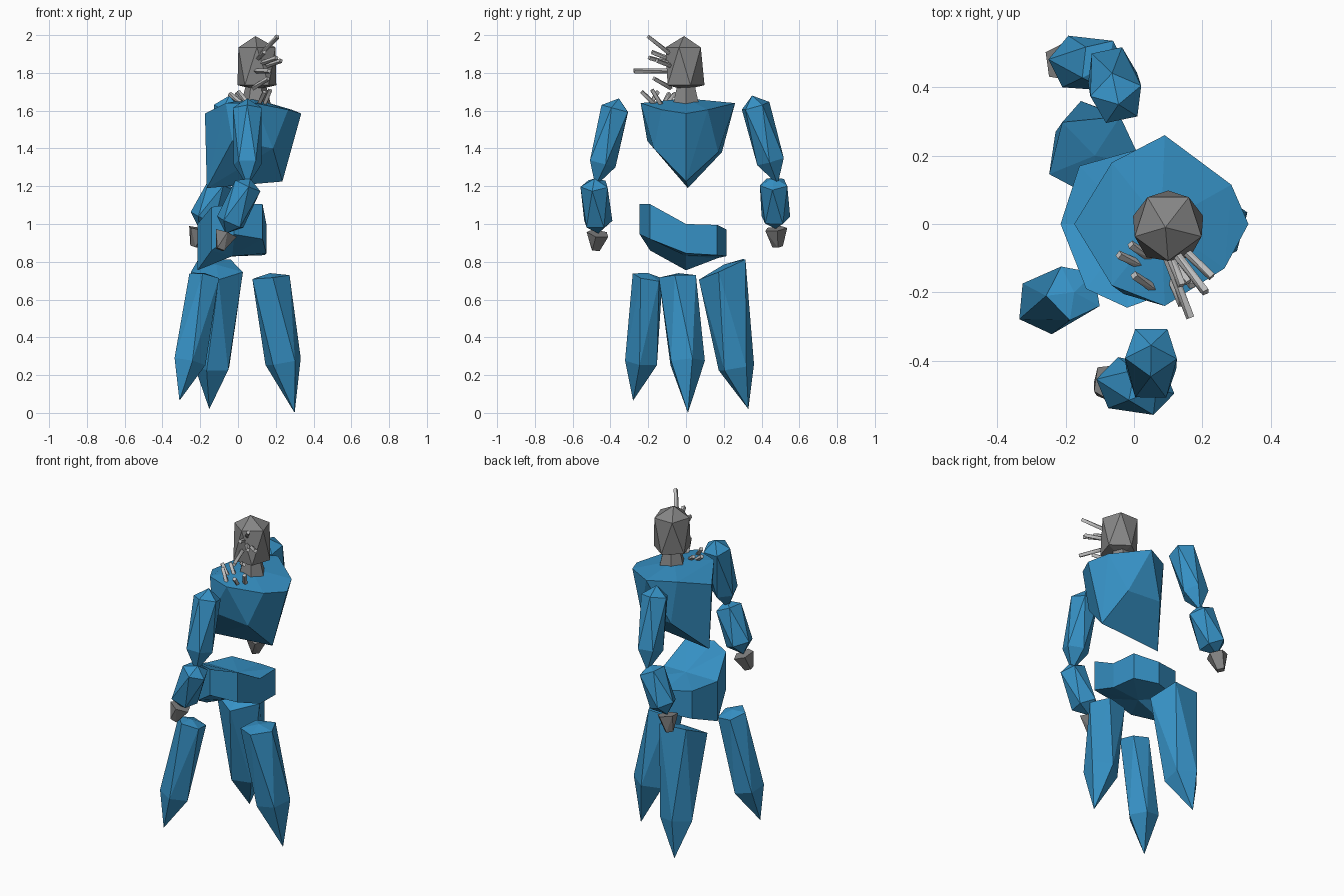
import bpy, bmesh, math
from mathutils import Vector

if "Cube" in bpy.data.objects:
    bpy.data.objects.remove(bpy.data.objects["Cube"])


def material(name, rgb):
    m = bpy.data.materials.new(name)
    m.diffuse_color = (*rgb, 1)
    m.use_nodes = True
    m.node_tree.nodes["Principled BSDF"].inputs["Base Color"].default_value = m.diffuse_color
    return m


BLUE = material("crystal blue", (0.037, 0.285, 0.56))
GREY = material("stone grey", (0.235, 0.235, 0.235))
PALE = material("pale grey", (0.52, 0.52, 0.52))


def finish(name, bm, mat):
    bmesh.ops.recalc_face_normals(bm, faces=bm.faces[:])
    me = bpy.data.meshes.new(name)
    bm.to_mesh(me)
    bm.free()
    me.materials.append(mat)
    ob = bpy.data.objects.new(name, me)
    bpy.context.collection.objects.link(ob)
    return ob


def hull(name, pts, mat):
    """Faceted convex rock around a few points."""
    bm = bmesh.new()
    for p in pts:
        bm.verts.new(p)
    bmesh.ops.convex_hull(bm, input=bm.verts[:])
    loose = [v for v in bm.verts if not v.link_faces]
    bmesh.ops.delete(bm, geom=loose, context='VERTS')
    return finish(name, bm, mat)


def ring(center, axis, r, n=5, phase=0.0):
    q = Vector(axis).to_track_quat('Z', 'Y')
    pts = []
    for i in range(n):
        a = phase + 2 * math.pi * i / n
        pts.append(Vector(center) + q @ Vector((r * math.cos(a), r * math.sin(a), 0)))
    return pts


def shard(name, top, bottom, r_top, r_bottom, t_top, t_bottom, mat, phase=0.3):
    """Five-sided crystal: pointed ends and two twisted rings between."""
    a, b = Vector(top), Vector(bottom)
    d = a - b
    pts = [a, b]
    pts += ring(a.lerp(b, t_top), d, r_top, 5, phase)
    pts += ring(a.lerp(b, t_bottom), d, r_bottom, 5, phase + math.pi / 5)
    return hull(name, pts, mat)


# torso: wide shoulders narrowing to a keel
hull("torso", [
    (-0.175, 0, 1.585), (-0.065, 0.18, 1.64), (0.09, 0.26, 1.64),
    (0.285, 0.115, 1.605), (0.335, 0, 1.585), (0.265, -0.13, 1.605),
    (0.09, -0.24, 1.64), (-0.065, -0.18, 1.64), (0.08, 0, 1.665),
    (0.185, -0.17, 1.40), (-0.03, -0.205, 1.44), (0.185, 0.17, 1.38),
    (-0.03, 0.19, 1.38), (-0.165, 0.01, 1.19), (0.235, 0, 1.225)], BLUE)

# pelvis: uneven ring, one side raised (x, y, top z, bottom z)
rim = [(-0.215, 0.0, 1.0, 0.755), (-0.14, -0.19, 1.09, 0.86),
       (-0.02, -0.245, 1.105, 0.945), (0.13, -0.19, 1.105, 0.92),
       (0.15, 0.0, 1.0, 0.845), (0.14, 0.165, 0.995, 0.835),
       (0.0, 0.215, 0.97, 0.83), (-0.16, 0.17, 0.99, 0.82)]
bm = bmesh.new()
up = [bm.verts.new((x, y, t)) for x, y, t, b in rim]
low = [bm.verts.new((x, y, b)) for x, y, t, b in rim]
mid_up, mid_low = bm.verts.new((0, 0, 1.0)), bm.verts.new((-0.03, 0, 0.83))
for i in range(len(rim)):
    j = (i + 1) % len(rim)
    bm.faces.new((up[i], up[j], low[j], low[i]))
    bm.faces.new((up[j], up[i], mid_up))
    bm.faces.new((low[i], low[j], mid_low))
finish("pelvis", bm, BLUE)

# three legs: (tip, lower ring centre, radius, upper ring centre, radius, upper tilt)
legs = {
    "leg_side": ((0.3, 0.01, 0.0), (0.24, 0.0, 0.27), 0.10,
                 (0.17, -0.04, 0.72), 0.105, (-0.1, -0.05, 1)),
    "leg_front": ((-0.31, -0.28, 0.065), (-0.26, -0.235, 0.27), 0.09,
                  (-0.175, -0.2, 0.72), 0.085, (0.2, 0.2, 1)),
    "leg_back": ((-0.152, 0.33, 0.02), (-0.13, 0.265, 0.24), 0.10,
                 (-0.115, 0.2, 0.765), 0.145, (0.05, -0.45, 1)),
}
for name, (tip, c1, r1, c2, r2, tilt) in legs.items():
    axis = Vector(c2) - Vector(tip)
    pts = [Vector(tip), Vector(c2) + Vector((0, 0, 0.02))]
    pts += ring(c1, axis, r1, 5, 0.3) + ring(c2, tilt, r2, 5, 0.3 + math.pi / 5)
    hull(name, pts, BLUE)

# arms: shoulder, elbow, wrist, finger end for each side
arms = {
    "right": ((0.05, -0.355, 1.665), (0.05, -0.48, 1.2),
              (0.065, -0.485, 1.24), (-0.065, -0.465, 0.95), (-0.095, -0.48, 0.865)),
    "left": ((-0.045, 0.35, 1.68), (-0.075, 0.485, 1.21),
             (-0.075, 0.465, 1.245), (-0.205, 0.475, 0.975), (-0.225, 0.485, 0.88)),
}
for side, (shoulder, elbow, elbow2, wrist, end) in arms.items():
    shard(side + "_upper_arm", shoulder, elbow, 0.08, 0.077, 0.12, 0.74, BLUE)
    shard(side + "_forearm", elbow2, wrist, 0.077, 0.08, 0.12, 0.80, BLUE, 0.9)
    d = Vector(wrist) - Vector(end)
    hull(side + "_hand", ring(wrist, d, 0.062, 5, 0.3) + ring(end, d, 0.028, 4, 0.5), GREY)

# neck and head
hull("neck", ring((0.095, 0, 1.63), (0, 0, 1), 0.08, 6) +
     ring((0.095, 0, 1.74), (0, 0, 1), 0.052, 6), GREY)
hull("head", [Vector((0.092, -0.01, 1.995)), Vector((0.1, -0.01, 1.71))] +
     ring((0.1, -0.005, 1.935), (0, 0, 1), 0.103, 5, math.pi / 2) +
     ring((0.1, -0.01, 1.735), (0, 0, 1), 0.108, 5, -math.pi / 2), GREY)

# pale spikes on the face and short stubs on the shoulder (base, tip)
spikes = [((0.11, -0.07, 1.89), (0.21, -0.2, 1.992)),
          ((0.09, -0.08, 1.81), (0.165, -0.275, 1.81)),
          ((0.11, -0.07, 1.845), (0.205, -0.195, 1.88)),
          ((0.13, -0.06, 1.83), (0.228, -0.155, 1.865)),
          ((0.08, -0.08, 1.72), (0.16, -0.17, 1.77)),
          ((0.10, -0.08, 1.87), (0.14, -0.18, 1.91))]
stubs = [((0.02, -0.12, 1.635), (-0.045, -0.09, 1.69)),
         ((0.05, -0.10, 1.64), (-0.01, -0.06, 1.69)),
         ((0.06, -0.19, 1.63), (0.0, -0.15, 1.70)),
         ((0.11, -0.16, 1.63), (0.14, -0.235, 1.70)),
         ((0.14, -0.13, 1.63), (0.17, -0.18, 1.71))]
for label, group in (("face_spike", spikes), ("shoulder_stub", stubs)):
    for i, (base, tip) in enumerate(group):
        d = Vector(tip) - Vector(base)
        hull(f"{label}_{i + 1}", ring(base, d, 0.013, 4) + ring(tip, d, 0.013, 4, 0.4), PALE)
